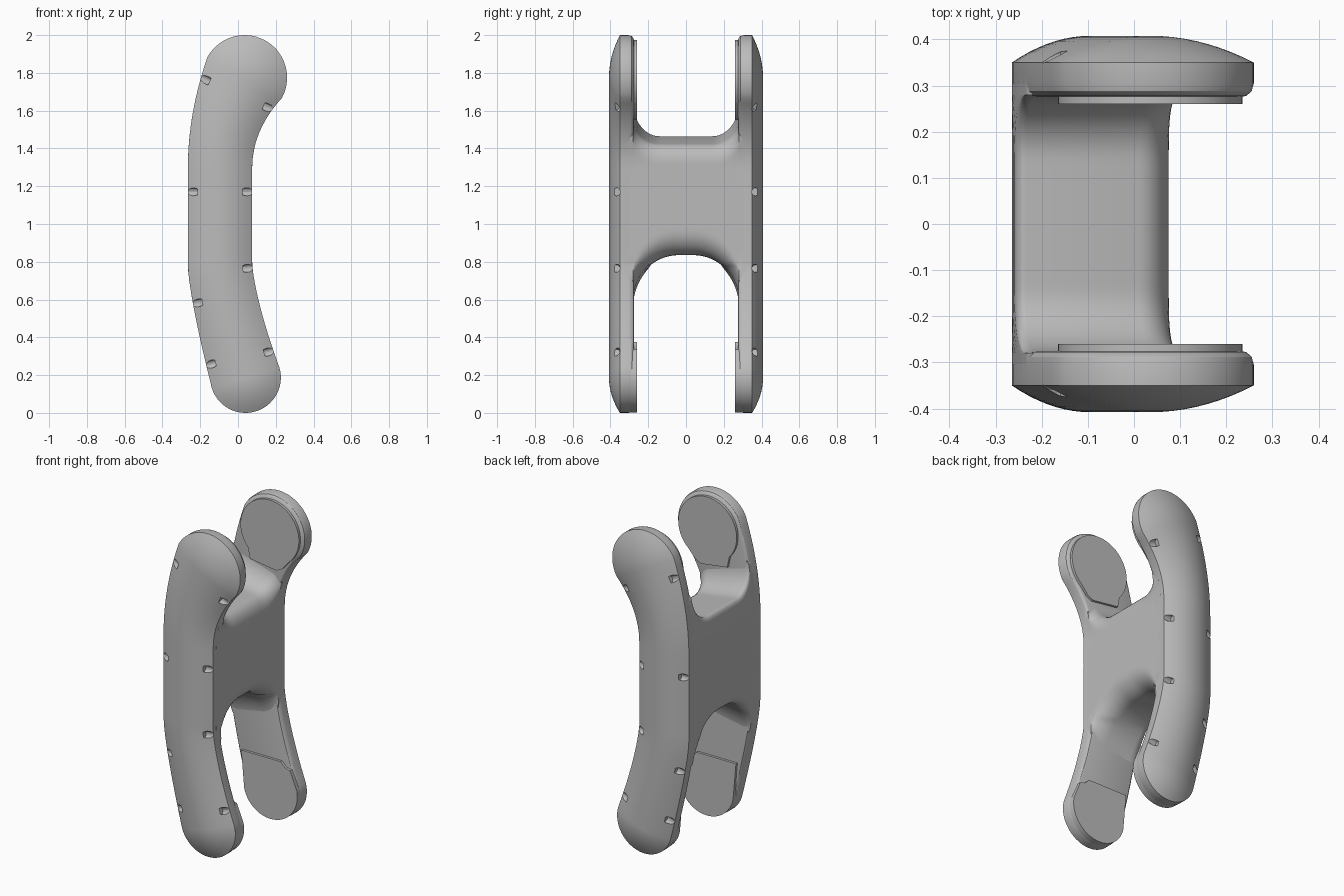
import bpy, bmesh
from math import sin, cos, pi, sqrt, radians, atan2
from mathutils import Vector

if "Cube" in bpy.data.objects:
    bpy.data.objects.remove(bpy.data.objects["Cube"], do_unlink=True)

grey = bpy.data.materials.new("plain_grey")
grey.use_nodes = True
grey.diffuse_color = (0.5, 0.5, 0.5, 1)
grey.node_tree.nodes["Principled BSDF"].inputs["Base Color"].default_value = (0.5, 0.5, 0.5, 1)

Z_LOW, Z_HIGH = 0.187, 1.775          # centres of the two rounded ends


def spine(z):
    """Centre line x and half width at height z."""
    u = max(0, (z - 1.3) / 0.475)
    v = max(0, (0.78 - z) / 0.593)
    x = -0.095 + 0.13 * u ** 2 + 0.135 * v ** 1.35
    return x, 0.17 + 0.055 * u ** 2 + 0.017 * v ** 2


def normal(z):
    slope = (spine(z + 0.001)[0] - spine(z - 0.001)[0]) / 0.002
    return Vector((1, 0, -slope)).normalized()


def on_spine(z, t, y):
    """Point at fraction t of the half width, t = 1 on the +x edge."""
    x, r = spine(z)
    return Vector((x, y, z)) + normal(z) * r * t


def outline(t, y, steps=40, arc=28):
    """Closed bent-capsule outline shrunk by t toward the centre line."""
    heights = [Z_LOW + (Z_HIGH - Z_LOW) * i / steps for i in range(steps + 1)]
    pts = [on_spine(z, t, y) for z in heights]

    def cap(z, turn):
        x, r = spine(z)
        n = normal(z)
        a0 = atan2(n.z, n.x) + turn
        return [Vector((x + r * t * cos(a0 + pi * i / arc), y, z + r * t * sin(a0 + pi * i / arc)))
                for i in range(1, arc)]

    pts += cap(Z_HIGH, 0)
    pts += [on_spine(z, -t, y) for z in reversed(heights)]
    return pts + cap(Z_LOW, pi)


def loft(name, rings, capped=True, angle=30):
    """Skin equal-length closed rings into a solid."""
    bm = bmesh.new()
    rows = [[bm.verts.new(p) for p in ring] for ring in rings]
    n = len(rows[0])
    for a, b in zip(rows, rows[1:]):
        for i in range(n):
            j = (i + 1) % n
            bm.faces.new((a[i], a[j], b[j], b[i]))
    if capped:
        bm.faces.new(rows[0])
        bm.faces.new(rows[-1])
    bmesh.ops.remove_doubles(bm, verts=bm.verts, dist=1e-5)
    bmesh.ops.recalc_face_normals(bm, faces=bm.faces)
    mesh = bpy.data.meshes.new(name)
    bm.to_mesh(mesh)
    bm.free()
    mesh.materials.append(grey)
    obj = bpy.data.objects.new(name, mesh)
    bpy.context.collection.objects.link(obj)
    smooth(obj, angle)
    return obj


def smooth(obj, angle):
    bpy.ops.object.select_all(action="DESELECT")
    obj.select_set(True)
    bpy.context.view_layer.objects.active = obj
    bpy.ops.object.shade_smooth_by_angle(angle=radians(angle))


def cut_pockets(plate, side):
    """Small round sockets along both edges of the domed face."""
    bm = bmesh.new()
    spots = [(1, z) for z in (1.69, 1.17, 0.75, 0.28)]
    spots += [(-1, z) for z in (1.69, 1.17, 0.61, 0.3)]
    for edge, z in spots:
        n = normal(z) * edge
        across = Vector((-n.z, 0, n.x))
        centre = on_spine(z, edge, side * 0.367)
        ends = []
        for depth in (-0.05, 0.04):
            ends.append([bm.verts.new(centre + n * depth + across * 0.021 * cos(a)
                                      + Vector((0, 0.018 * sin(a), 0)))
                         for a in (2 * pi * i / 16 for i in range(16))])
        for i in range(16):
            j = (i + 1) % 16
            bm.faces.new((ends[0][i], ends[0][j], ends[1][j], ends[1][i]))
        bm.faces.new(ends[0])
        bm.faces.new(ends[1])
    bmesh.ops.recalc_face_normals(bm, faces=bm.faces)
    mesh = bpy.data.meshes.new("pocket_cutter")
    bm.to_mesh(mesh)
    bm.free()
    mesh.materials.append(grey)
    cutter = bpy.data.objects.new("pocket_cutter", mesh)
    cutter.hide_render = True
    bpy.context.collection.objects.link(cutter)
    mod = plate.modifiers.new("pockets", "BOOLEAN")
    mod.operation, mod.solver, mod.object = "DIFFERENCE", "EXACT", cutter
    bpy.context.view_layer.objects.active = plate
    # keep the cut first in the stack
    bpy.ops.object.modifier_move_to_index(modifier="pockets", index=0)
    bpy.ops.object.modifier_apply(modifier="pockets")
    bpy.data.objects.remove(cutter, do_unlink=True)
    smooth(plate, 30)


# Side plates: flat inside, rounded inner rim, domed outside
rim = [(0, 0.275), (0.87, 0.275), (0.93, 0.278), (0.98, 0.288), (1, 0.305), (1, 0.35)]
dome = [(1 - i / 9, 0.35 + 0.058 * (1 - (1 - i / 9) ** 2)) for i in range(1, 10)]
for side, label in ((-1, "front"), (1, "back")):
    plate = loft(label + "_plate", [outline(t, side * y) for t, y in rim + dome], capped=False)
    cut_pockets(plate, side)

    # Contact pads on the inner faces
    def arc(cx, cz, r, start, end, n=40):
        angles = [radians(start + (end - start) * i / n) for i in range(n + 1)]
        return [(cx + r * cos(a), cz + r * sin(a)) for a in angles]

    upper = arc(0.035, Z_HIGH, 0.2, -50, 222) + [(-0.1, 1.575), (0.08, 1.55), (0.12, 1.57)]
    lower = arc(0.04, 0.186, 0.184, 192, 372) + [(0.175, 0.335), (0.14, 0.345), (0.11, 0.375),
                                                 (-0.16, 0.375)]
    for part, shape, deep in (("upper_pad", upper, 0.28), ("lower_pad", lower, 0.31)):
        loft(label + "_" + part, [[Vector((x, side * y, z)) for x, z in shape]
                                  for y in (0.26, deep)])


# Bridge between the plates, flaring into them above and below
def flare(y, flat, width):
    k = min(1, max(0, (abs(y) - flat) / width))
    return 1 - sqrt(1 - k * k)


def bridge_section(y):
    top = 1.44 + 0.15 * flare(y, 0.14, 0.14)
    low = 0.835 - 0.25 * flare(y, 0.04, 0.24)
    pts = []

    def corner(edge, z, up, dt, dz, start):
        for i in range(9):
            a = radians(start + 90 * i / 8)
            pts.append(on_spine(z - up * dz + dz * sin(a), edge * (1 - dt) + dt * cos(a), y))

    corner(1, top, 1, 0.45, 0.12, 0)
    corner(-1, top, 1, 0.12, 0.03, 90)
    for i in range(1, 16):
        pts.append(on_spine(top - 0.03 + (low + 0.06 - top + 0.03) * i / 16, -1, y))
    corner(-1, low, -1, 0.3, 0.06, 180)
    corner(1, low, -1, 0.7, 0.13, 270)
    for i in range(1, 16):
        pts.append(on_spine(low + 0.13 + (top - 0.12 - low - 0.13) * i / 16, 1, y))
    return pts


ys = [0.28 * sin(pi / 2 * i / 24) for i in range(-24, 25)]
loft("bridge", [bridge_section(y) for y in [-0.32] + ys + [0.32]], angle=35)
